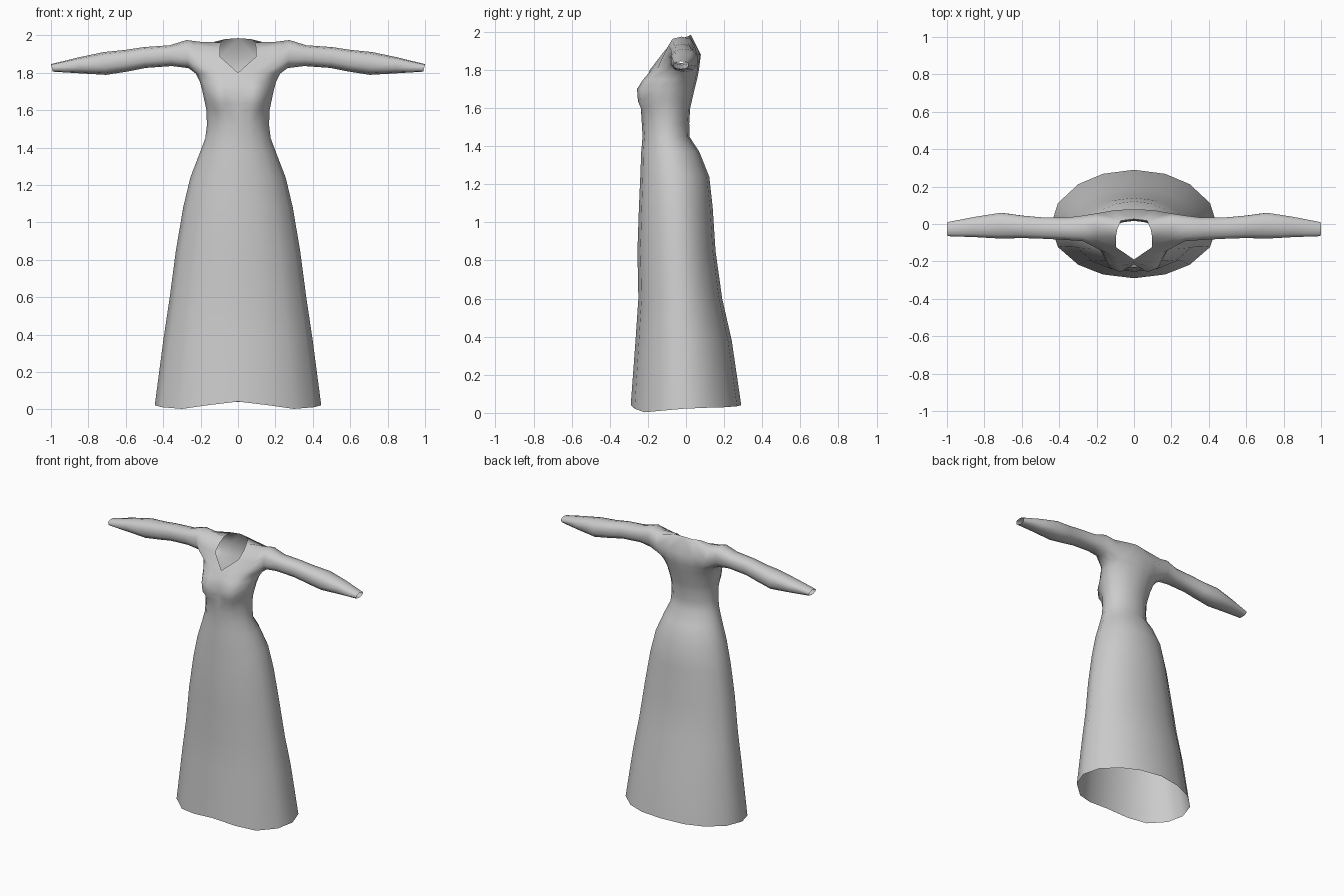
import bpy, bmesh, math

if "Cube" in bpy.data.objects:
    bpy.data.objects.remove(bpy.data.objects["Cube"])

fabric = bpy.data.materials.new("grey_fabric")
fabric.diffuse_color = (0.6, 0.6, 0.6, 1)
fabric.use_nodes = True
fabric.node_tree.nodes["Principled BSDF"].inputs["Base Color"].default_value = fabric.diffuse_color

bm = bmesh.new()
ANGLES = [0, 22, 42, 66, 90, 114, 138, 158, 180]   # half outline, front centre to back centre


def vert(x, y, z):
    return bm.verts.new((x, y, z))


def bridge(lower, upper, closed=False):
    n = len(lower)
    for i in range(n if closed else n - 1):
        j = (i + 1) % n
        bm.faces.new((lower[i], lower[j], upper[j], upper[i]))


def half_ring(z, w, front, back, cy, dz=None, bust=None):
    """Half outline with separate front and back depth."""
    ring = []
    for i, a in enumerate(ANGLES):
        s, c = math.sin(math.radians(a)), math.cos(math.radians(a))
        y = cy - c * ((cy - front) if c > 0 else (back - cy))
        if bust and i < len(bust):
            y = bust[i]
        ring.append(vert(w * s, y, z + (dz[i] if dz else 0)))
    return ring


# Skirt and bodice, from the wavy hem to the armpits
hem = [.042, .022, .003, .012, .022, .027, .03, .035, .04]
rows = [
    half_ring(0, .445, -.29, .29, -.01, dz=hem),
    half_ring(.38, .398, -.265, .24, -.02),
    half_ring(.60, .365, -.25, .19, -.03),
    half_ring(.85, .332, -.255, .155, -.04),
    half_ring(1.08, .293, -.247, .14, -.05),
    half_ring(1.24, .255, -.24, .122, -.06),
    half_ring(1.37, .205, -.235, .07, -.08),
    half_ring(1.45, .175, -.228, .018, -.10),
    half_ring(1.52, .166, -.232, .017, -.10),
    half_ring(1.60, .169, -.235, .022, -.10, bust=[-.222, -.237, -.212]),
    half_ring(1.635, .176, -.24, .03, -.10, bust=[-.215, -.252, -.238]),
    half_ring(1.70, .19, -.24, .045, -.09, bust=[-.215, -.257, -.236]),
    half_ring(1.75, .203, -.22, .058, -.07, bust=[-.207, -.225, -.205]),
    half_ring(1.80, .225, -.19, .068, -.04, bust=[-.19, -.182, -.155]),
]
for lower, upper in zip(rows, rows[1:]):
    bridge(lower, upper)
a = rows[-1]
a[4].co.z = a[3].co.z = a[5].co.z = 1.795

# Chest, back and shoulders around the open neckline
b1, b2 = vert(.095, -.125, 1.885), vert(.195, -.11, 1.88)
b6, b7, b8 = vert(.195, .058, 1.88), vert(.10, .075, 1.88), vert(0, .078, 1.88)
c1, c2 = vert(.097, -.07, 1.93), vert(.205, -.075, 1.945)
neck, top = vert(.09, -.03, 1.962), vert(.205, -.015, 1.966)
c6, c7, c8 = vert(.205, .036, 1.945), vert(.07, .018, 1.98), vert(0, .026, 1.985)
bm.faces.new((a[0], a[1], b1))
bridge([a[1], a[2]], [b1, b2])
bridge([b1, b2], [c1, c2])
bridge([c1, c2], [neck, top])
bridge([neck, top], [c7, c6])
bridge([a[6], a[7], a[8]], [b6, b7, b8])
bridge([b6, b7, b8], [c6, c7, c8])

# Sleeve, from the armhole to the open cuff
previous = [a[4], a[3], a[2], b2, c2, top, c6, b6, a[6], a[5]]
sleeve = [  # x, bottom z, top z, front y, back y
    (.27, 1.825, 1.975, -.092, .045),
    (.36, 1.836, 1.947, -.085, .034),
    (.50, 1.826, 1.937, -.078, .036),
    (.60, 1.806, 1.922, -.075, .045),
    (.71, 1.789, 1.911, -.078, .060),
    (.85, 1.797, 1.882, -.070, .038),
    (.995, 1.806, 1.846, -.065, .010),
]


def squared(v):
    return math.copysign(abs(v) ** .8, v)


for x, zb, zt, yf, yb in sleeve:
    ring = []
    for k in range(10):
        t = math.radians(36 * k)
        up = -squared(math.cos(t))
        ring.append(vert(x + .005 * up, (yf + yb) / 2 - (yb - yf) / 2 * squared(math.sin(t)) / .96,
                         (zt + zb) / 2 + (zt - zb) / 2 * up))
    bridge(previous, ring, closed=True)
    previous = ring

bmesh.ops.recalc_face_normals(bm, faces=bm.faces)
# Make sure the cloth faces outward
if sum(f.normal.x * f.calc_area() for f in bm.faces if f.calc_center_median().z < 1) < 0:
    bmesh.ops.reverse_faces(bm, faces=bm.faces)
for f in bm.faces:
    f.smooth = True

mesh = bpy.data.meshes.new("dress")
bm.to_mesh(mesh)
bm.free()
mesh.materials.append(fabric)
dress = bpy.data.objects.new("dress", mesh)
bpy.context.collection.objects.link(dress)

# Left half
mirror = dress.modifiers.new("left_half", 'MIRROR')
mirror.use_clip = True
mirror.merge_threshold = .001
